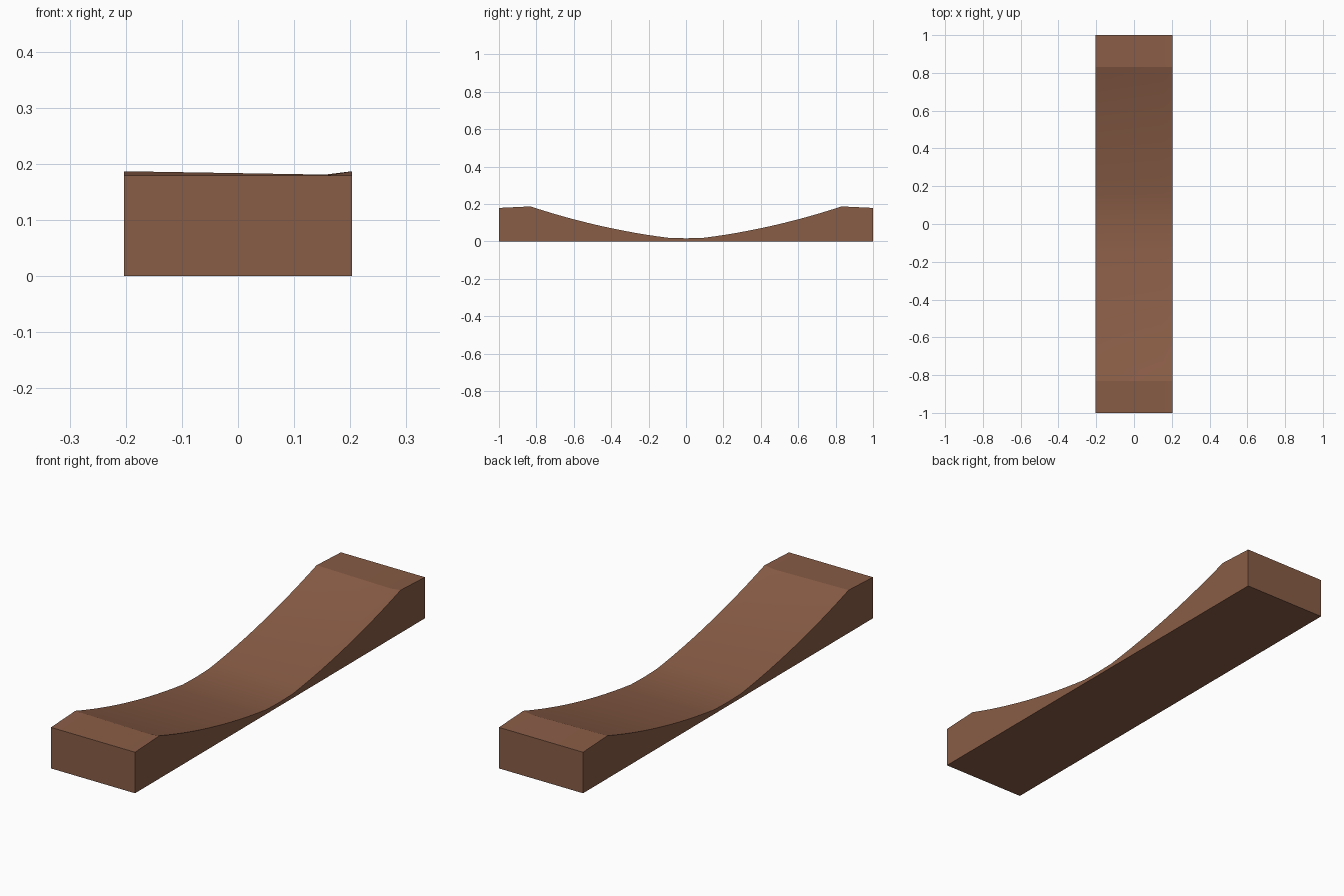
import bpy, bmesh

if "Cube" in bpy.data.objects:
    bpy.data.objects.remove(bpy.data.objects["Cube"])

HALF_W, CREST, FLAT = 0.203, 0.832, 0.09

# Half of the side profile: nearly flat middle, rising curve, crest, end lip
half = [(FLAT, 0.0185)]
N = 12
for i in range(1, N + 1):
    t = (CREST - FLAT) * i / N
    c = (0.187 - 0.0185 - 0.125 * (CREST - FLAT)) / (CREST - FLAT) ** 2
    half.append((FLAT + t, 0.0185 + 0.125 * t + c * t * t))
half.append((1.0, 0.179))
profile = [(-y, z) for y, z in reversed(half)] + [(0, 0.0165)] + half

# Cross stations: the top surface dips very slightly towards one side
stations = [(-HALF_W, 0.0), (0.155, 0.006), (HALF_W, 0.0)]

bm = bmesh.new()
rows = []
for x, dip in stations:
    rows.append([bm.verts.new((x, y, z - dip * min(1, abs(y) / CREST) * (abs(y) < 0.95)))
                 for y, z in profile])
for a, b in zip(rows, rows[1:]):
    for i in range(len(profile) - 1):
        bm.faces.new((a[i], b[i], b[i + 1], a[i + 1]))

# Flat base and straight side and end walls
base = [[bm.verts.new((x, y, 0)) for y, z in profile] for x, _ in stations]
for a, b in zip(base, base[1:]):
    for i in range(len(profile) - 1):
        bm.faces.new((a[i], a[i + 1], b[i + 1], b[i]))
for s in (0, -1):
    for i in range(len(profile) - 1):
        bm.faces.new((rows[s][i], rows[s][i + 1], base[s][i + 1], base[s][i]))
for e in (0, -1):
    for k in range(len(stations) - 1):
        bm.faces.new((rows[k][e], rows[k + 1][e], base[k + 1][e], base[k][e]))
bmesh.ops.recalc_face_normals(bm, faces=bm.faces)

mesh = bpy.data.meshes.new("curved_ramp")
bm.to_mesh(mesh)
bm.free()
ramp = bpy.data.objects.new("curved_ramp", mesh)
bpy.context.collection.objects.link(ramp)

brown = bpy.data.materials.new("brown")
brown.diffuse_color = (0.25, 0.108, 0.061, 1)
brown.use_nodes = True
brown.node_tree.nodes["Principled BSDF"].inputs["Base Color"].default_value = brown.diffuse_color
mesh.materials.append(brown)

# Smooth the curve, keep the box edges sharp
bpy.context.view_layer.objects.active = ramp
ramp.select_set(True)
bpy.ops.object.shade_smooth_by_angle(angle=0.15)
